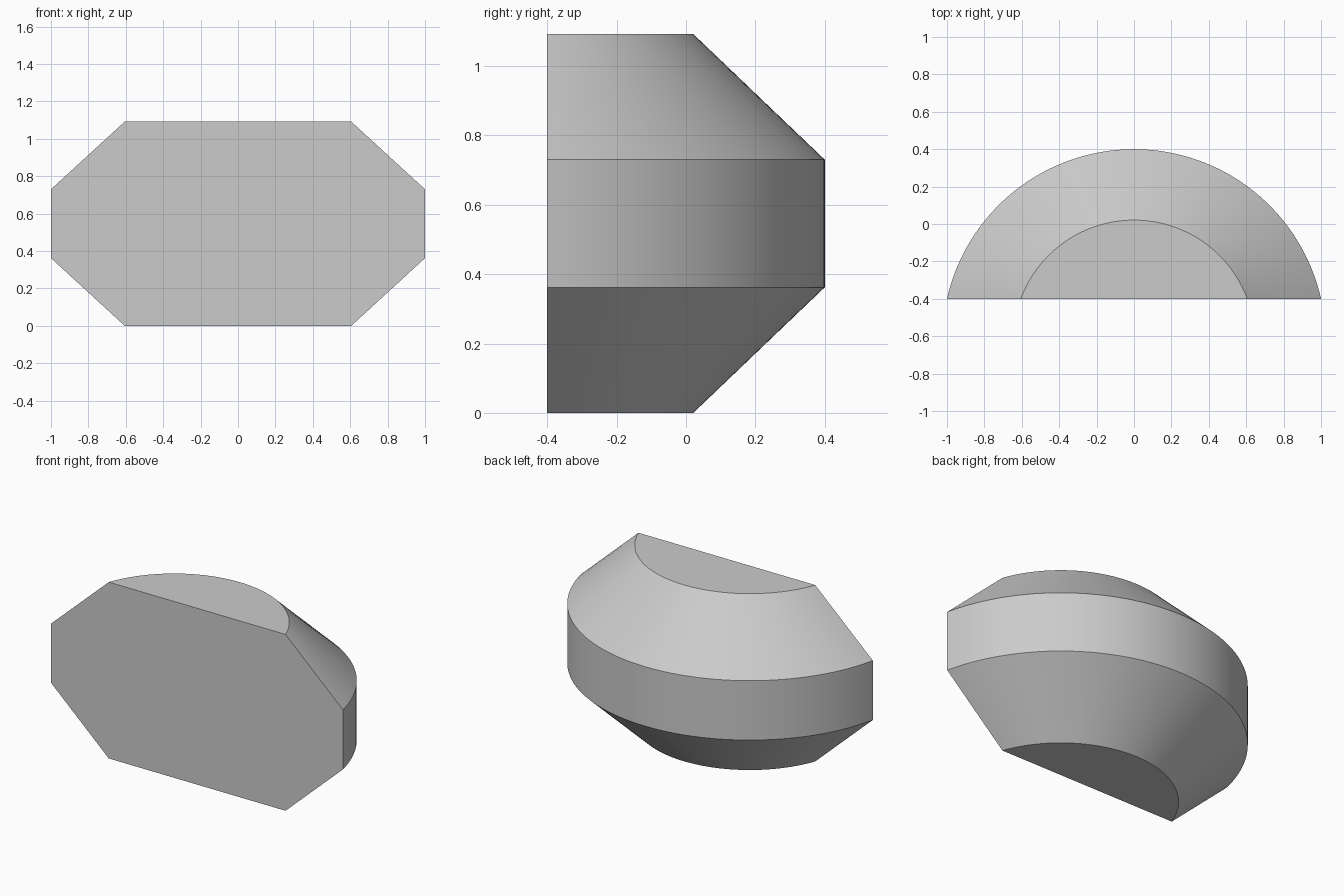
import bpy, bmesh, math

cube = bpy.data.objects.get("Cube")
if cube:
    bpy.data.objects.remove(cube, do_unlink=True)

SEGMENTS = 64
FRONT_Y = -0.4
CENTRE_Y = -0.625
# radius and height of each ring, bottom to top
PROFILE = [(0.646, 0.0), (1.025, 0.362), (1.025, 0.73), (0.646, 1.092)]

grey = bpy.data.materials.new("plain grey")
grey.use_nodes = True
colour = (0.6, 0.6, 0.6, 1)
grey.diffuse_color = colour
grey.node_tree.nodes["Principled BSDF"].inputs["Base Color"].default_value = colour


def arc(bm, radius, z):
    """Arc behind the flat front plane, from +x round to -x."""
    start = math.asin((FRONT_Y - CENTRE_Y) / radius)
    step = (math.pi - 2 * start) / SEGMENTS
    return [bm.verts.new((radius * math.cos(start + i * step),
                          CENTRE_Y + radius * math.sin(start + i * step), z))
            for i in range(SEGMENTS + 1)]


bm = bmesh.new()
rings = [arc(bm, r, z) for r, z in PROFILE]

# curved back bands
for low, high in zip(rings, rings[1:]):
    for i in range(SEGMENTS):
        bm.faces.new((low[i], low[i + 1], high[i + 1], high[i]))

# bottom, top and flat octagonal front
bm.faces.new(rings[0][::-1])
bm.faces.new(rings[-1])
bm.faces.new([ring[-1] for ring in rings] + [ring[0] for ring in rings[::-1]])
bmesh.ops.recalc_face_normals(bm, faces=bm.faces)

mesh = bpy.data.meshes.new("bevelled_half_drum")
bm.to_mesh(mesh)
bm.free()
mesh.materials.append(grey)
body = bpy.data.objects.new("bevelled_half_drum", mesh)
bpy.context.collection.objects.link(body)

bpy.context.view_layer.objects.active = body
body.select_set(True)
bpy.ops.object.shade_smooth_by_angle(angle=math.radians(25))
